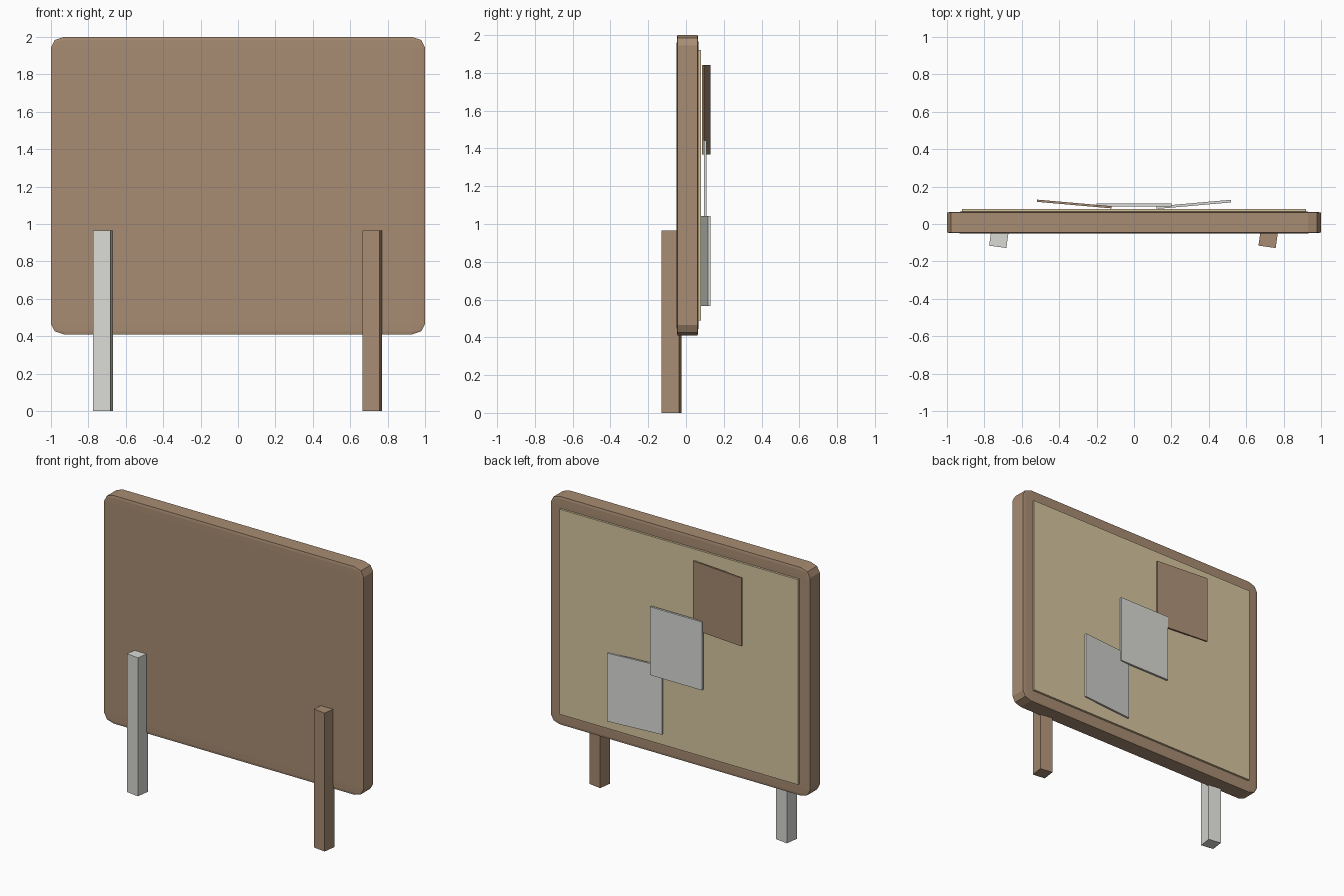
import bpy
import math

default = bpy.data.objects.get("Cube")
if default:
    bpy.data.objects.remove(default, do_unlink=True)


def make_material(name, colour):
    mat = bpy.data.materials.new(name)
    mat.use_nodes = True
    mat.diffuse_color = (*colour, 1)
    bsdf = next(n for n in mat.node_tree.nodes if n.type == 'BSDF_PRINCIPLED')
    bsdf.inputs["Base Color"].default_value = (*colour, 1)
    return mat


wood = make_material("brown wood", (0.39, 0.262, 0.168))
cork = make_material("tan cork", (0.68, 0.56, 0.345))
pale = make_material("pale grey", (0.70, 0.71, 0.67))


def box(name, centre, size, mat, turn=0.0):
    """Box with a centre, full size and a turn about z in degrees."""
    bpy.ops.mesh.primitive_cube_add(size=1, location=centre,
                                    rotation=(0, 0, math.radians(turn)))
    obj = bpy.context.object
    obj.name = name
    obj.scale = size
    obj.data.materials.append(mat)
    return obj


# Board: bevel made before scaling, so it is wide on the face and shallow in depth
board = box("board_frame", (0, 0.008, 1.205), (2, 0.115, 1.59), wood)
bevel = board.modifiers.new("rounded edges", 'BEVEL')
bevel.width = 0.035
bevel.segments = 2

# Pin surface on the back
box("pin_panel", (0, 0.065, 1.205), (1.84, 0.03, 1.43), cork)

# Posts, both twisted the same way
for name, x, mat in (("right_post", -0.722, pale), ("left_post", 0.718, wood)):
    box(name, (x, -0.076, 0.4825), (0.093, 0.093, 0.965), mat, -8)

# Pinned notes stepping down across the panel
box("upper_note", (-0.32, 0.107, 1.605), (0.4, 0.012, 0.476), wood, -5)
box("middle_note", (0, 0.102, 1.205), (0.4, 0.015, 0.476), pale)
box("lower_note", (0.32, 0.105, 0.805), (0.4, 0.014, 0.476), pale, 5)
